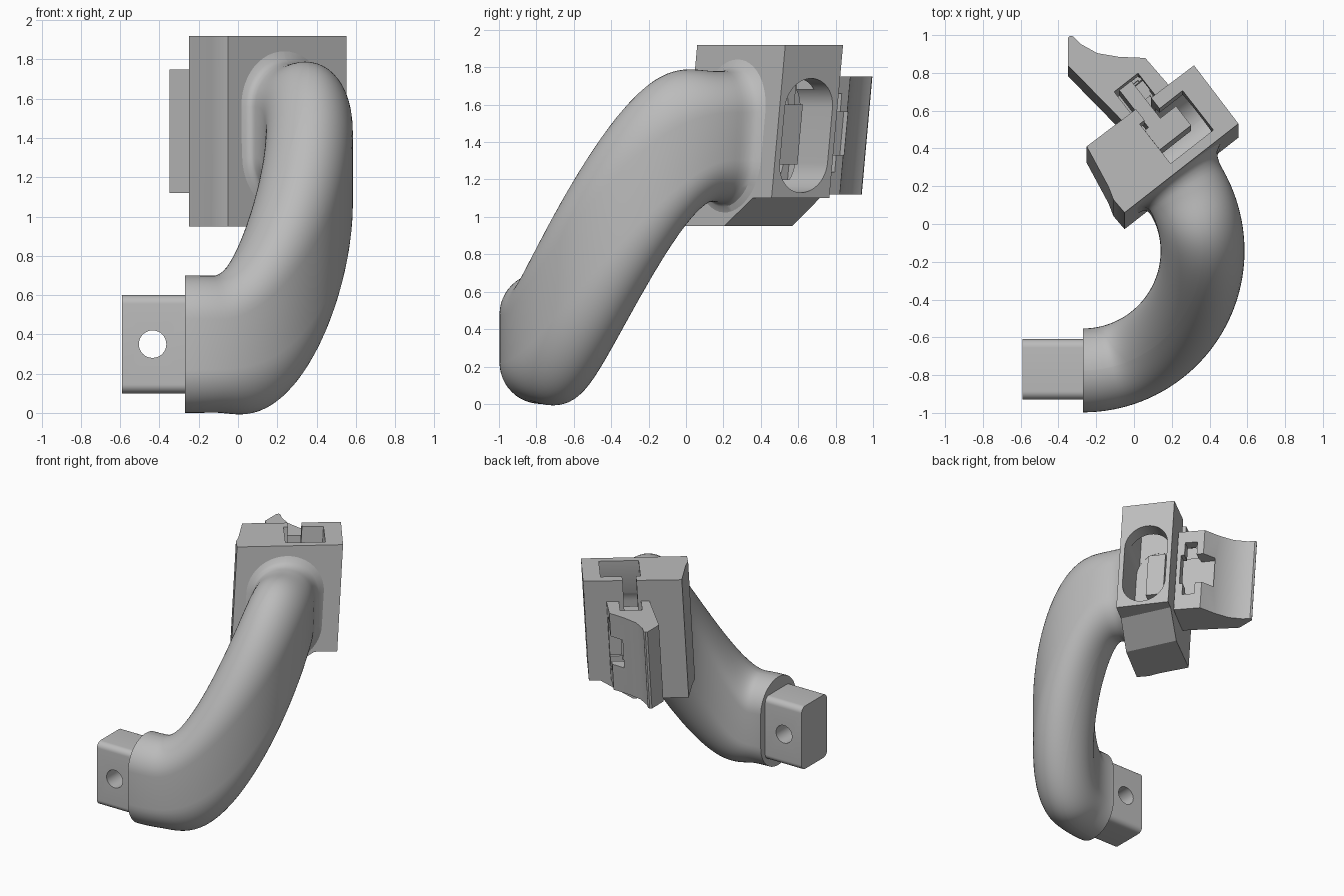
import bpy, bmesh
from math import sin, cos, pi, radians, sqrt
from mathutils import Matrix, Vector

cube = bpy.data.objects.get("Cube")
if cube:
    bpy.data.objects.remove(cube)

grey = bpy.data.materials.new("plain grey")
grey.use_nodes = True
tone = (0.5, 0.5, 0.5, 1)
grey.diffuse_color = tone
grey.node_tree.nodes["Principled BSDF"].inputs["Base Color"].default_value = tone

# Mount frame: u along the front, v towards the back, leaning slightly with height
TOP, LEAN, TURN = 1.92, 0.09, radians(38)
MOUNT = Matrix(((cos(TURN), -sin(TURN), 0, -0.05),
                (sin(TURN), cos(TURN), LEAN, 0.06 - LEAN * TOP),
                (0, 0, 1, 0), (0, 0, 0, 1)))
SKEWED = MOUNT @ Matrix.Shear('XZ', 4, (0.22, 0))
SKEWED = MOUNT @ Matrix(((1, 0.22, 0, 0), (0, 1, 0, 0), (0, 0, 1, 0), (0, 0, 0, 1)))
WORLD = Matrix.Identity(4)


def finish(name, bm):
    bmesh.ops.recalc_face_normals(bm, faces=bm.faces)
    mesh = bpy.data.meshes.new(name)
    bm.to_mesh(mesh)
    bm.free()
    mesh.materials.append(grey)
    ob = bpy.data.objects.new(name, mesh)
    bpy.context.collection.objects.link(ob)
    return ob


def prism(name, pts, along, lo, hi, frame=MOUNT):
    """Extrude a 2D outline along one axis (0, 1 or 2) between lo and hi."""
    bm = bmesh.new()
    rings = []
    for c in (lo, hi):
        ring = []
        for p in pts:
            co = list(p)
            co.insert(along, c)
            ring.append(bm.verts.new(frame @ Vector(co)))
        rings.append(ring)
        bm.faces.new(ring)
    n = len(pts)
    for i in range(n):
        j = (i + 1) % n
        bm.faces.new((rings[0][i], rings[0][j], rings[1][j], rings[1][i]))
    return finish(name, bm)


def rect(a0, a1, b0, b1):
    return [(a0, b0), (a1, b0), (a1, b1), (a0, b1)]


def rounded(a0, a1, b0, b1, r, steps=8):
    """Rectangle outline with round corners."""
    out = []
    corners = ((a1 - r, b1 - r), (a0 + r, b1 - r), (a0 + r, b0 + r), (a1 - r, b0 + r))
    for k, (a, b) in enumerate(corners):
        for i in range(steps + 1):
            t = pi / 2 * (k + i / steps)
            out.append((a + r * cos(t), b + r * sin(t)))
    return out


def smooth(ob):
    bpy.ops.object.select_all(action='DESELECT')
    ob.select_set(True)
    bpy.context.view_layer.objects.active = ob
    bpy.ops.object.shade_smooth_by_angle(angle=radians(32))


def carve(ob, *cutters):
    bpy.context.view_layer.objects.active = ob
    for c in cutters:
        mod = ob.modifiers.new("cut", 'BOOLEAN')
        mod.operation = 'DIFFERENCE'
        mod.solver = 'EXACT'
        mod.object = c
        bpy.ops.object.modifier_apply(modifier=mod.name)
        bpy.data.objects.remove(c)


# Curved arm: upright sections round an arc, taller where it climbs, flared into the mount
bm = bmesh.new()
R, STEPS, SPAN = 0.633, 72, radians(128)
RISE, FLAT, CLIMB = 1.08, 0.1, 0.82
rings = []
for i in range(STEPS + 1):
    t = i / STEPS
    a = SPAN * t - pi / 2
    k = min(max((t - FLAT) / CLIMB, 0), 1)
    slope = RISE * 6 * k * (1 - k) / (R * SPAN * CLIMB)
    radial = Vector((cos(a), sin(a), 0))
    up = Vector((0, 0, sqrt(1 + slope * slope)))
    z = 0.35 + RISE * k * k * (3 - 2 * k)
    centre = Vector((-0.27, -0.142, z)) + radial * R
    near = max(0, 1 - (1 - t) * R * SPAN / 0.08)
    flare = 0.075 * (1 - sqrt(1 - near * near))
    w = 0.222 + flare
    h = 0.35 - 0.015 * sin(pi * t) ** 2 + flare
    ring = []
    for p, q in rounded(-w, w, -h, h, w - 0.001, 12):
        co = centre + radial * p + up * q
        co.y += LEAN * (co.z - 1.5) * t ** 8
        ring.append(bm.verts.new(co))
    rings.append(ring)
n = len(rings[0])
for r0, r1 in zip(rings, rings[1:]):
    for i in range(n):
        j = (i + 1) % n
        bm.faces.new((r0[i], r0[j], r1[j], r1[i]))
bm.faces.new(rings[0])
bm.faces.new(rings[-1])
smooth(finish("curved_arm", bm))

# End tongue with a cross hole
tongue = prism("end_tongue", rounded(-0.93, -0.61, 0.1, 0.6, 0.045), 0, -0.59, -0.25, WORLD)
hole = prism("hole_cutter", rounded(-0.505, -0.365, 0.28, 0.42, 0.0699), 1, -1.2, -0.4, WORLD)
carve(tongue, hole)
smooth(tongue)

# Mount block: sloped underside, side slot, top pocket and open neck at the back
block = prism("mount_block", [(0, 0), (0.765, 0), (0.77, 0.388), (0.058, 0.4),
                              (0.017, 0.16), (-0.004, 0.09)], 2, 0.95, TOP)
carve(block,
      prism("underside_cutter", [(0.3, 0.9), (0.6, 1.1), (0.95, 1.1), (0.95, 0.9)],
            1, -0.2, 0.7, SKEWED),
      prism("slot_cutter", rounded(0.035, 0.355, 1.13, 1.74, 0.159, 12), 0, 0.35, 0.9),
      prism("pocket_cutter", rect(0.352, 0.64, 0.055, 0.32), 2, 1.4, 2.1),
      prism("neck_cutter", rect(0.385, 0.485, 0.25, 0.5), 2, 1.2, 2.1))
smooth(block)

# Wedge clip behind the block, hollowed from the top, with a stepped opening on its side
clip = prism("wedge_clip", [(0.3, 0.395), (0.61, 0.395), (0.6, 0.59), (0.494, 0.68),
                            (0.415, 0.767), (0.375, 0.862), (0.37, 0.915), (0.358, 0.928),
                            (0.342, 0.925), (0.253, 0.811)], 2, 1.12, 1.75)
carve(clip,
      prism("hollow_cutter", rect(0.36, 0.52, 0.38, 0.55), 2, 1.3, 1.9),
      prism("tall_cutter", rect(0.45, 0.54, 1.24, 1.66), 0, 0.4, 0.8),
      prism("wide_cutter", rect(0.425, 0.66, 1.33, 1.56), 0, 0.48, 0.8))
smooth(clip)

# Tongue joining the clip to the pocket, and its head inside the pocket
prism("clip_tongue", rect(0.395, 0.475, 0.26, 0.57), 2, 1.28, 1.6)
prism("clip_head", rect(0.37, 0.58, 0.17, 0.3), 2, 1.28, 1.6)
